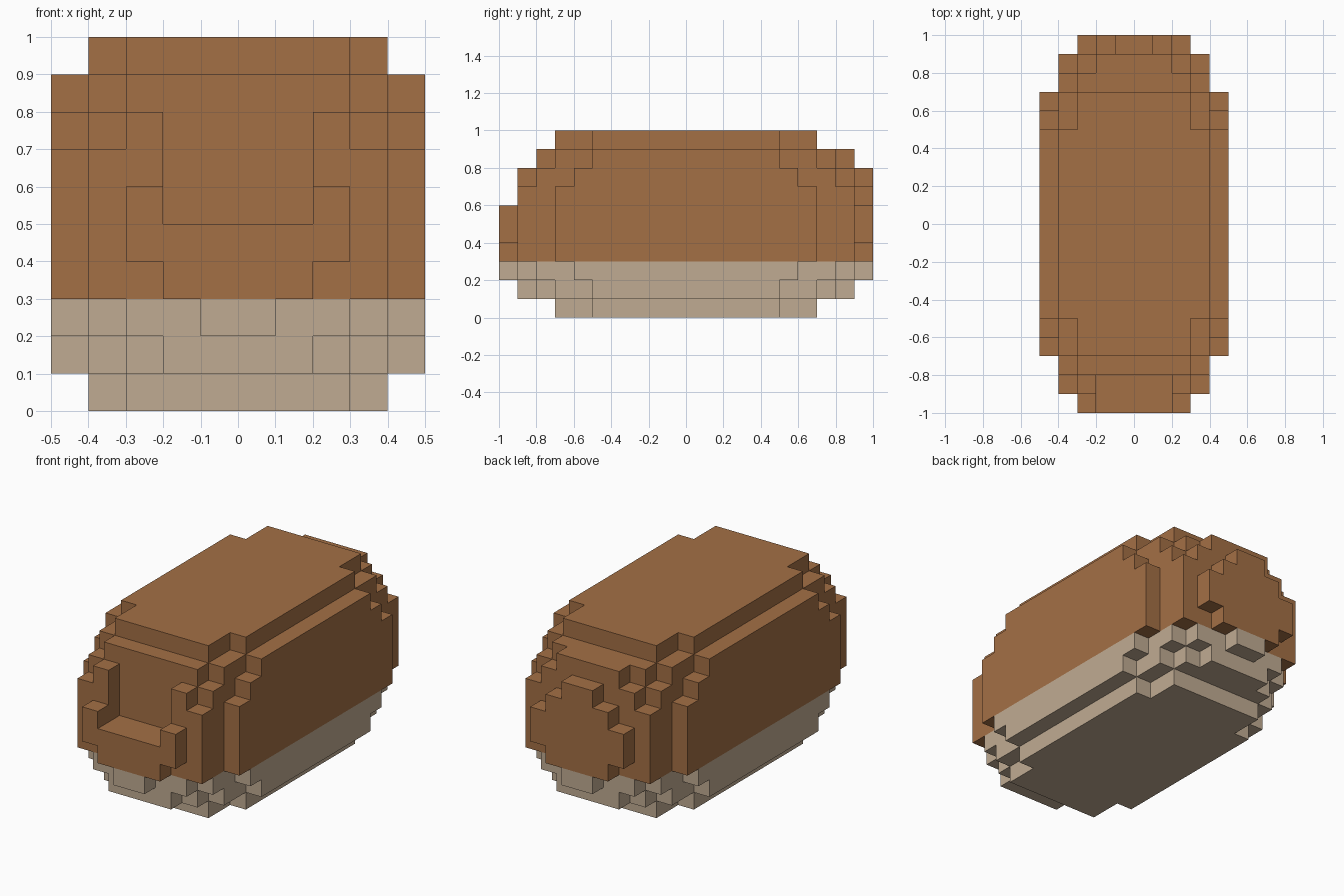
import bpy, bmesh
from math import radians
from mathutils import Vector

cube = bpy.data.objects.get("Cube")
if cube:
    bpy.data.objects.remove(cube, do_unlink=True)

U = 0.1                      # block size
MID = 5                      # height of the centre, in blocks
# Half sizes in blocks of the nested boxes whose union is the stepped body
BOXES = [(5, 7, 2), (5, 6, 3), (5, 5, 4),
         (4, 5, 5), (4, 7, 4), (4, 8, 3), (4, 9, 2),
         (3, 7, 5), (3, 8, 4), (3, 9, 3), (3, 10, 1),
         (2, 9, 4), (2, 10, 2), (1, 10, 3)]
BELLY_TOP = 3                # blocks below this height are pale


def make_material(name, color):
    mat = bpy.data.materials.new(name)
    mat.use_nodes = True
    mat.diffuse_color = color
    mat.node_tree.nodes["Principled BSDF"].inputs["Base Color"].default_value = color
    return mat


def filled(cell):
    """True where a block of the body exists."""
    x, y, z = (c + 0.5 for c in cell)
    # notch cut into the front end
    if abs(x) < 2 and y < -8 and z > MID:
        return False
    return any(abs(x) < a and abs(y) < b and abs(z - MID) < c for a, b, c in BOXES)


def build_part(name, cells, mat):
    """Skin of the given blocks, without faces hidden inside the body."""
    bm = bmesh.new()
    for cell in cells:
        centre = Vector(cell) + Vector((0.5, 0.5, 0.5))
        for axis in range(3):
            for sign in (-1, 1):
                n = Vector((0, 0, 0))
                n[axis] = sign
                if filled(Vector(cell) + n):
                    continue
                s = Vector((0, 0, 0))
                s[(axis + 1) % 3] = 0.5
                t = n.cross(s)
                mid = centre + n * 0.5
                bm.faces.new([bm.verts.new((mid + d) * U)
                              for d in (-s - t, s - t, s + t, t - s)])
    bmesh.ops.remove_doubles(bm, verts=bm.verts[:], dist=0.001)
    # merge flat neighbours into large clean faces
    bmesh.ops.dissolve_limit(bm, angle_limit=radians(1),
                             verts=bm.verts[:], edges=bm.edges[:])
    mesh = bpy.data.meshes.new(name)
    bm.to_mesh(mesh)
    bm.free()
    mesh.materials.append(mat)
    bpy.context.collection.objects.link(bpy.data.objects.new(name, mesh))


cells = [(x, y, z) for x in range(-5, 5) for y in range(-10, 10)
         for z in range(10) if filled((x, y, z))]

# Brown upper body and pale underside
build_part("upper_body", [c for c in cells if c[2] >= BELLY_TOP],
           make_material("warm_brown", (0.37, 0.16, 0.06, 1)))
build_part("underside", [c for c in cells if c[2] < BELLY_TOP],
           make_material("pale_tan", (0.53, 0.41, 0.29, 1)))
